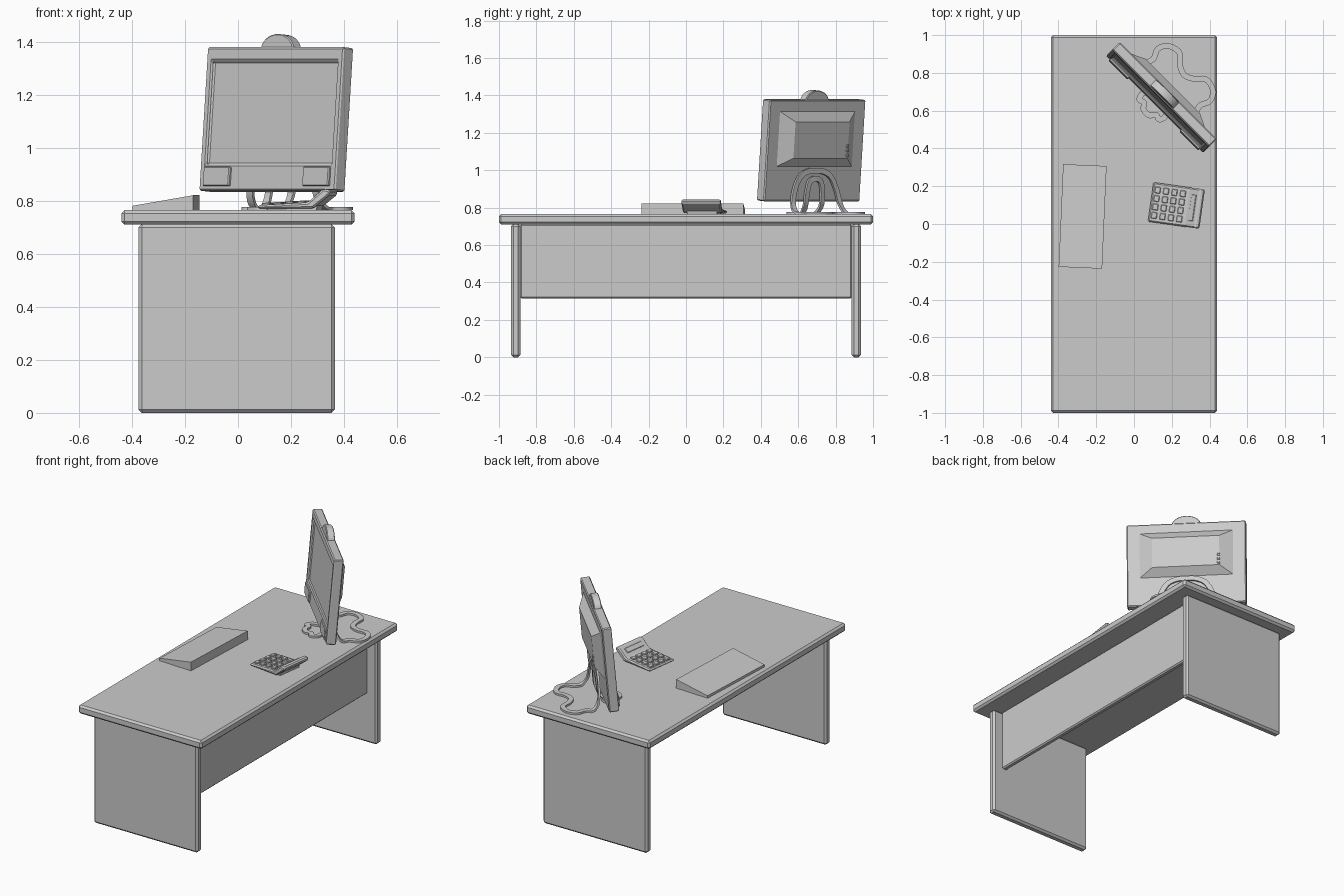
import bpy, bmesh, math
from mathutils import Matrix, Vector

if "Cube" in bpy.data.objects:
    bpy.data.objects.remove(bpy.data.objects["Cube"])

I = Matrix.Identity(4)


def finish(name, bm, mat=I, bevel=0.0):
    bmesh.ops.recalc_face_normals(bm, faces=bm.faces)
    me = bpy.data.meshes.new(name)
    bm.to_mesh(me)
    bm.free()
    ob = bpy.data.objects.new(name, me)
    ob.matrix_world = mat
    bpy.context.collection.objects.link(ob)
    if bevel:
        m = ob.modifiers.new("bevel", 'BEVEL')
        m.width, m.segments, m.limit_method = bevel, 1, 'ANGLE'
    return ob


def box(name, x, y, z, mat=I, bevel=0.0):
    """Box from (min, max) ranges."""
    return loft(name, [(x, y, z[0]), (x, y, z[1])], mat, bevel)


def loft(name, levels, mat=I, bevel=0.0):
    """Solid between two rectangles given as (x range, y range, z)."""
    bm = bmesh.new()
    rings = []
    for x, y, z in levels:
        rings.append([bm.verts.new((a, b, z)) for a, b in
                      ((x[0], y[0]), (x[1], y[0]), (x[1], y[1]), (x[0], y[1]))])
    lo, hi = rings
    for i in range(4):
        j = (i + 1) % 4
        bm.faces.new((lo[i], lo[j], hi[j], hi[i]))
    bm.faces.new(lo)
    bm.faces.new(hi)
    return finish(name, bm, mat, bevel)


def prism(name, profile, y0, y1, mat=I, bevel=0.0):
    """Profile in x/z extruded along y."""
    bm = bmesh.new()
    f = bm.faces.new([bm.verts.new((x, y0, z)) for x, z in profile])
    ext = bmesh.ops.extrude_face_region(bm, geom=[f])
    vs = [v for v in ext['geom'] if isinstance(v, bmesh.types.BMVert)]
    bmesh.ops.translate(bm, verts=vs, vec=(0, y1 - y0, 0))
    return finish(name, bm, mat, bevel)


def ribbon(name, half, facing, mat, width=0.03, thick=0.012, steps=6):
    """Closed flat band along a smooth path mirrored in x, lying flat on the desk."""
    ctrl = [Vector(p) for p in half]
    ctrl += [Vector((-p.x, p.y, p.z)) for p in reversed(ctrl[1:-1])]
    n, pts = len(ctrl), []
    for i in range(n):
        a, b, c, d = (ctrl[(i + k) % n] for k in (-1, 0, 1, 2))
        for s in range(steps):
            t = s / steps
            pts.append(0.5 * (2 * b + (c - a) * t + (2 * a - 5 * b + 4 * c - d) * t * t
                              + (3 * b - a - 3 * c + d) * t ** 3))
    bm, rings, n = bmesh.new(), [], len(pts)
    for i, p in enumerate(pts):
        tan = (pts[(i + 1) % n] - pts[i - 1]).normalized()
        w = min(1, max(0, (p.z - DESK - 0.015) / 0.06))
        hint = Vector((0, 0, 1)).lerp(Vector((0, facing, 0)), w)
        side = tan.cross(hint).normalized()
        up = side.cross(tan) * thick / 2
        side *= width / 2
        rings.append([bm.verts.new(p + v) for v in (side + up, up - side, -side - up, side - up)])
    for i in range(n):
        r, q = rings[i], rings[(i + 1) % n]
        for k in range(4):
            m = (k + 1) % 4
            bm.faces.new((r[k], r[m], q[m], q[k]))
    ob = finish(name, bm, mat)
    bpy.ops.object.select_all(action='DESELECT')
    ob.select_set(True)
    bpy.context.view_layer.objects.active = ob
    bpy.ops.object.shade_smooth_by_angle(angle=math.radians(35))
    return ob


DESK = 0.765

# Desk
box("desk_top", (-0.44, 0.44), (-1, 1), (0.71, DESK), bevel=0.012)
for side, s in (("front", -1), ("back", 1)):
    box(side + "_leg_panel", (-0.375, 0.365), sorted((s * 0.885, s * 0.935)), (0, 0.712), bevel=0.012)
box("modesty_panel", (0.265, 0.30), (-0.887, 0.887), (0.315, 0.712), bevel=0.008)

# Monitor, turned 45 degrees and leaning back
turn = Matrix.Rotation(math.radians(-45), 4, 'Z')
screen_m = Matrix.Translation((0.145, 0.67, 1.107)) @ turn @ Matrix.Rotation(math.radians(-4.9), 4, 'X')
case = box("monitor_case", (-0.3625, 0.3625), (-0.029, 0.029), (-0.272, 0.272), screen_m)
cutter = box("screen_cutter", (-0.335, 0.335), (-0.1, -0.014), (-0.172, 0.218), screen_m)
cutter.hide_render = True
mod = case.modifiers.new("recess", 'BOOLEAN')
mod.operation, mod.object, mod.solver = 'DIFFERENCE', cutter, 'EXACT'
bpy.context.view_layer.objects.active = case
bpy.ops.object.modifier_apply(modifier="recess")
bpy.data.objects.remove(cutter, do_unlink=True)
bev = case.modifiers.new("bevel", 'BEVEL')
bev.width, bev.segments, bev.limit_method = 0.006, 1, 'ANGLE'

# Rounded hump on the top edge
arc = [(0.088 * math.cos(math.pi * i / 16), 0.262 + 0.06 * math.sin(math.pi * i / 16)) for i in range(17)]
prism("monitor_top_hump", arc, -0.022, 0.024, screen_m, 0.004)

# Speakers
for side, s in (("left", -1), ("right", 1)):
    box(side + "_speaker", sorted((s * 0.335, s * 0.195)), (-0.04, -0.02), (-0.255, -0.182), screen_m, 0.004)

# Tapered rear housing: lofted along local depth
back_m = screen_m @ Matrix.Rotation(math.radians(-90), 4, 'X')
loft("monitor_rear_housing", [((-0.287, 0.287), (-0.213, 0.087), 0.027),
                              ((-0.204, 0.204), (-0.158, 0.037), 0.072)], back_m)
for i in range(3):
    z = -0.022 + i * 0.026
    box(f"rear_socket_{i + 1}", (-0.209, -0.19), (0.06, 0.078), (z - 0.008, z + 0.008), screen_m, 0.003)

# Stand made of bent flat bands
stand_m = Matrix.Translation((0.145, 0.67, 0)) @ turn
B = DESK + 0.006
ribbon("stand_rear_band", [
    (0, 0.17, B), (0.05, 0.19, B), (0.10, 0.235, B), (0.165, 0.22, B), (0.195, 0.17, B),
    (0.175, 0.115, B), (0.185, 0.07, B + 0.004), (0.178, 0.04, 0.82), (0.155, 0.032, 0.90),
    (0.115, 0.032, 0.965), (0.06, 0.032, 0.993), (0, 0.032, 0.997)], 1, stand_m)
ribbon("stand_front_band", [
    (0, 0.032, 0.955), (0.04, 0.030, 0.94), (0.058, 0.026, 0.88), (0.06, 0.016, 0.815),
    (0.058, -0.012, B + 0.004), (0.085, -0.055, B), (0.075, -0.09, B), (0.045, -0.085, B),
    (0.025, -0.11, B), (0, -0.115, B)], -1, stand_m)

# Telephone with raised display end
phone_m = Matrix.Translation((0.222, 0.098, DESK)) @ Matrix.Rotation(math.radians(-8), 4, 'Z')
prism("phone_body", [(-0.135, 0.004), (0.075, 0.006), (0.14, 0.058), (0.14, 0.076),
                     (0.115, 0.08), (0.055, 0.029), (-0.135, 0.018)], -0.105, 0.105, phone_m, 0.008)
prism("phone_foot", [(-0.10, 0), (0.085, 0), (0.09, 0.02), (-0.10, 0.01)], -0.08, 0.08, phone_m)
top_m = phone_m @ Matrix.Translation((-0.035, 0, 0.0238)) @ Matrix.Rotation(math.radians(-3.3), 4, 'Y')
for i in range(4):
    for j in range(4):
        x, y = -0.072 + i * 0.045, -0.068 + j * 0.045
        box(f"phone_key_{i * 4 + j + 1}", (x - 0.015, x + 0.015), (y - 0.017, y + 0.017),
            (-0.004, 0.008), top_m, 0.003)
slope_m = phone_m @ Matrix.Translation((0.088, 0, 0.057)) @ Matrix.Rotation(math.radians(-40), 4, 'Y')
box("phone_display", (-0.016, 0.016), (-0.07, 0.07), (-0.004, 0.004), slope_m, 0.002)

# Sloped desk wedge
wedge_m = Matrix.Translation((-0.272, 0.04, DESK)) @ Matrix.Rotation(math.radians(-2.5), 4, 'Z')
prism("desk_wedge", [(-0.115, 0), (0.115, 0), (0.115, 0.056), (-0.115, 0.016)], -0.272, 0.272, wedge_m)
